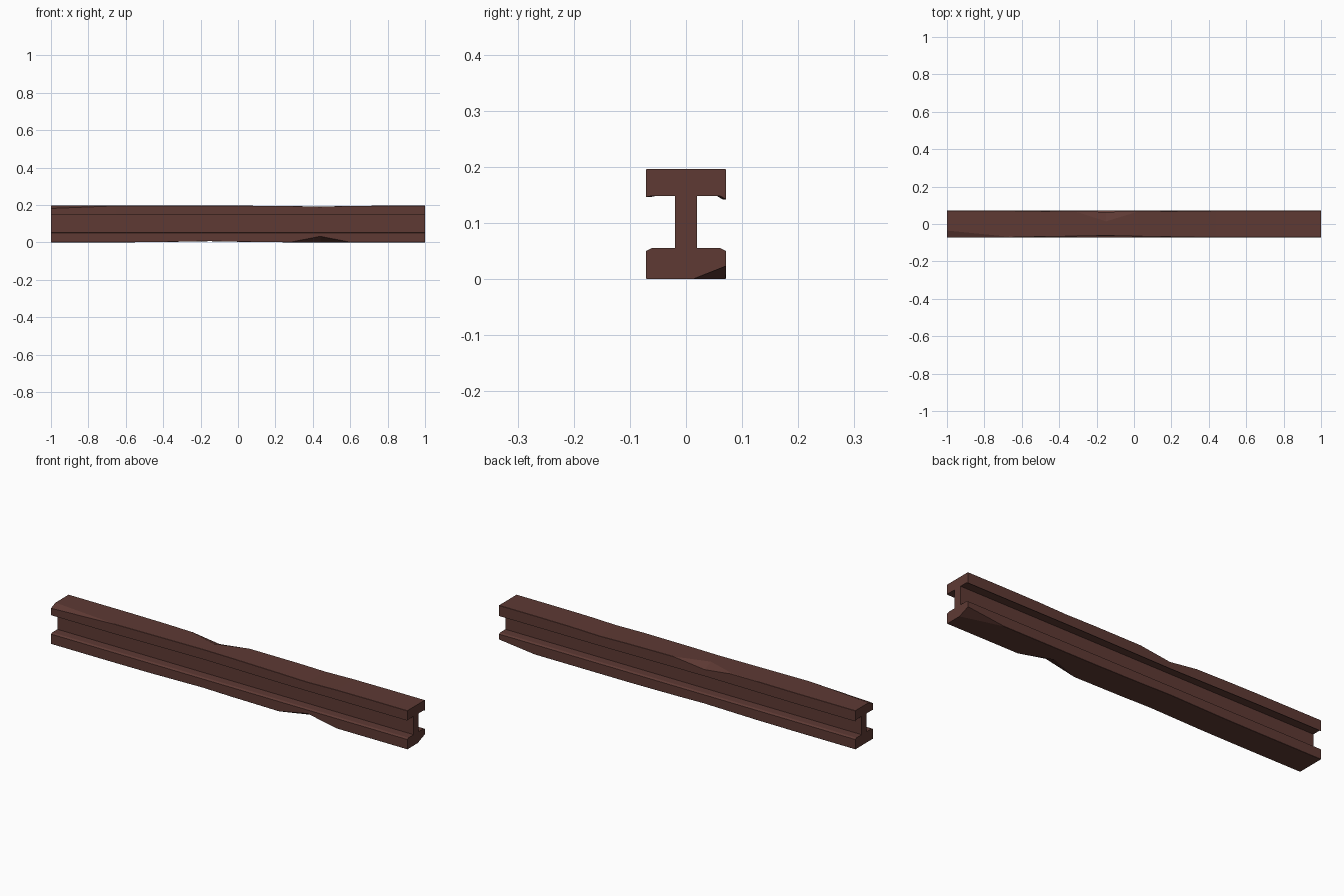
import bpy, bmesh

if "Cube" in bpy.data.objects:
    bpy.data.objects.remove(bpy.data.objects["Cube"])

# one rusty paint colour
rust = bpy.data.materials.new("dark_rust_red")
rust.diffuse_color = (0.112, 0.042, 0.034, 1)
rust.use_nodes = True
rust.node_tree.nodes["Principled BSDF"].inputs["Base Color"].default_value = rust.diffuse_color

HALF, WEB, TOP = 0.071, 0.020, 0.196
STATIONS = [-1, -0.8, -0.65, -0.45, -0.3, -0.15, 0.02, 0.28, 0.36, 0.44, 0.52, 0.6, 0.8, 1]


def bump(x, centre, left, right):
    """Triangular falloff: 1 at centre, 0 at the given distances."""
    d = (centre - x) / left if x < centre else (x - centre) / right
    return max(0.0, 1 - d)


def flange_side(x, side, top):
    """Worn corner points of one half flange, from outer face to web."""
    outer = TOP if top else 0.0
    inward = -1 if top else 1
    lip = 0.142 if top and side > 0 else 0.146 if top else 0.050
    root = 0.148 if top else 0.055
    cy = cz = 0.001                      # slight edge wear everywhere
    pull = 0.0
    if top and side > 0:                 # dent on the back top edge
        k = bump(x, -0.15, 0.16, 0.17)
        cy, cz = cy + 0.05 * k, cz + 0.02 * k
        pull = 0.006 * bump(x, -0.15, 0.5, 0.55)
    elif top:                            # nicked left end corner
        k = bump(x, -1, 0.1, 0.35)
        cy, cz = cy + 0.035 * k, cz + 0.014 * k
        pull = 0.008 * bump(x, -0.15, 0.5, 0.45)
    elif side > 0:                       # nicked right end corner
        k = bump(x, 1, 0.2, 0.1)
        cy, cz = cy + 0.057 * k, cz + 0.022 * k
    else:                                # large dent in front bottom edge
        k = bump(x, 0.44, 0.16, 0.16)
        cy, cz = cy + 0.06 * k, cz + 0.031 * k
    face = outer
    if top:
        face -= 0.005 * bump(x, 0.44, 0.25, 0.2)
    else:
        face += 0.006 * bump(x, -0.15, 0.35, 0.3)
    y = HALF - pull
    pts = [(y - cy, face), (y, face + inward * cz), (y, lip),
           (y - 0.01, root), (WEB, root)]
    return [(side * a, b) for a, b in pts]


def section(x):
    return (flange_side(x, 1, False) + flange_side(x, 1, True)[::-1]
            + flange_side(x, -1, True) + flange_side(x, -1, False)[::-1])


# I-beam lofted through the worn sections
bm = bmesh.new()
rings = [[bm.verts.new((x, y, z)) for y, z in section(x)] for x in STATIONS]
n = len(rings[0])
for a, b in zip(rings, rings[1:]):
    for i in range(n):
        j = (i + 1) % n
        bm.faces.new((a[i], a[j], b[j], b[i]))
bm.faces.new(rings[0])
bm.faces.new(rings[-1])
bmesh.ops.recalc_face_normals(bm, faces=bm.faces)
mesh = bpy.data.meshes.new("steel_beam")
bm.to_mesh(mesh)
bm.free()
mesh.materials.append(rust)
beam = bpy.data.objects.new("steel_beam", mesh)
bpy.context.collection.objects.link(beam)
